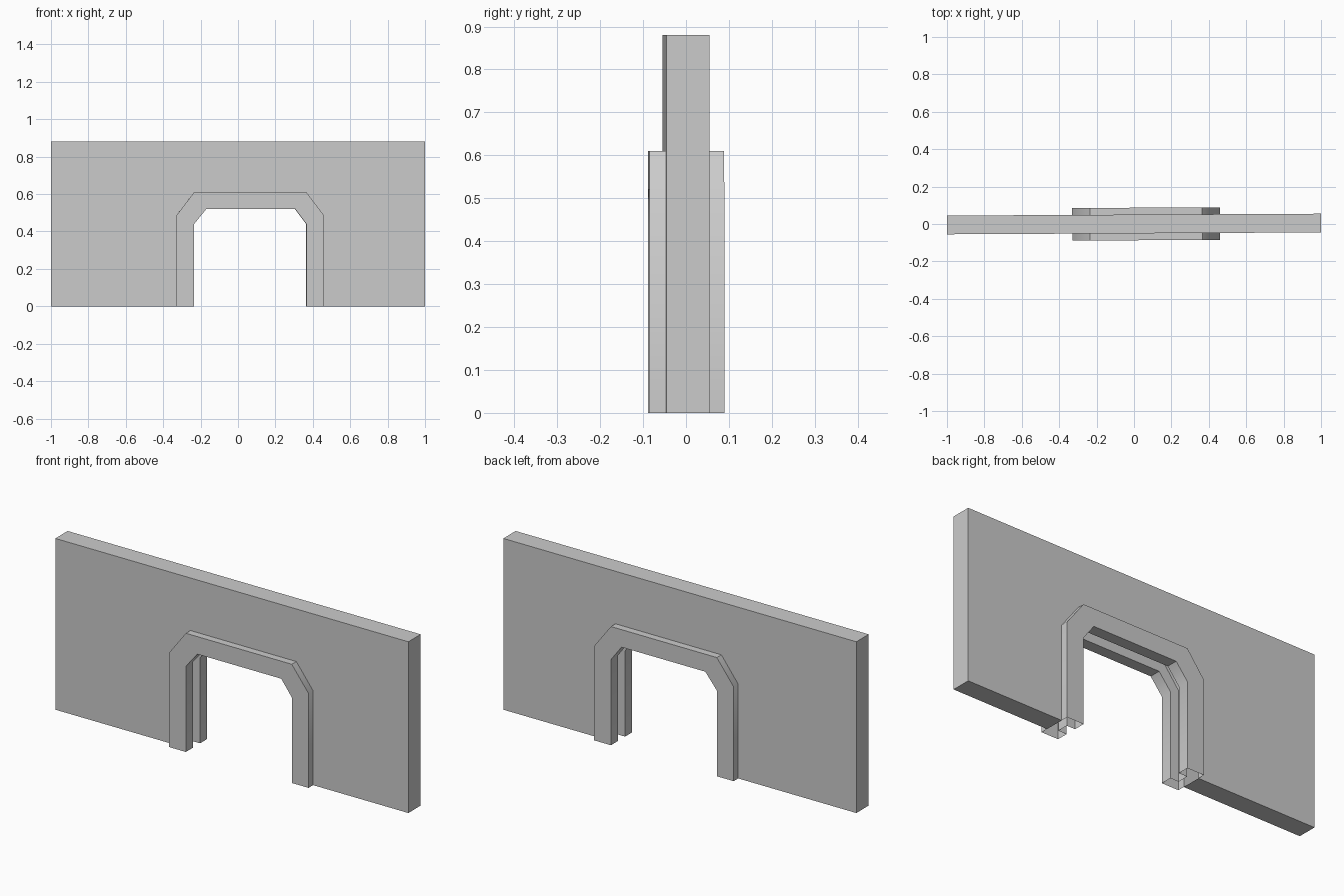
import bpy
import bmesh
import math

if "Cube" in bpy.data.objects:
    bpy.data.objects.remove(bpy.data.objects["Cube"])

YAW = 0.005          # the whole piece is turned very slightly
WALL_HALF = 0.05     # half thickness of the wall
TRIM_HALF = 0.087    # half depth of the door frame
SLOT_HALF = 0.029    # half width of the door slot

# Door outlines (x, z), from left foot to right foot
OUTER = [(-0.33, 0), (-0.33, 0.485), (-0.235, 0.61),
         (0.365, 0.61), (0.46, 0.485), (0.46, 0)]
INNER = [(-0.235, 0), (-0.235, 0.44), (-0.17, 0.52),
         (0.305, 0.52), (0.365, 0.44), (0.365, 0)]
MIDDLE = [((a + c) / 2, (b + d) / 2) for (a, b), (c, d) in zip(OUTER, INNER)]


def finish(name, bm):
    bmesh.ops.recalc_face_normals(bm, faces=bm.faces)
    mesh = bpy.data.meshes.new(name)
    bm.to_mesh(mesh)
    bm.free()
    obj = bpy.data.objects.new(name, mesh)
    bpy.context.collection.objects.link(obj)
    obj.rotation_euler.z = YAW
    return obj


# Wall: one outline around the doorway, extruded through its thickness
bm = bmesh.new()
outline = [(-1, 0)] + OUTER + [(1, 0), (1, 0.88), (-1, 0.88)]
front = [bm.verts.new((x, -WALL_HALF, z)) for x, z in outline]
back = [bm.verts.new((x, WALL_HALF, z)) for x, z in outline]
bm.faces.new(front)
bm.faces.new(back[::-1])
for i in range(len(outline)):
    if 1 <= i < len(OUTER):      # doorway side is covered by the frame
        continue
    j = (i + 1) % len(outline)
    bm.faces.new((front[i], back[i], back[j], front[j]))
finish("wall", bm)

# Door frame: slotted channel section swept along the doorway, open at the feet
section = [(OUTER, -WALL_HALF), (OUTER, -TRIM_HALF), (INNER, -TRIM_HALF),
           (INNER, -SLOT_HALF), (MIDDLE, -SLOT_HALF), (MIDDLE, SLOT_HALF),
           (INNER, SLOT_HALF), (INNER, TRIM_HALF), (OUTER, TRIM_HALF),
           (OUTER, WALL_HALF)]
bm = bmesh.new()
rails = [[bm.verts.new((x, y, z)) for x, z in path] for path, y in section]
for a, b in zip(rails, rails[1:]):
    for i in range(len(OUTER) - 1):
        bm.faces.new((a[i], a[i + 1], b[i + 1], b[i]))
frame = finish("door_frame", bm)

bpy.context.view_layer.objects.active = frame
frame.select_set(True)
bpy.ops.object.shade_smooth_by_angle(angle=math.radians(40))
